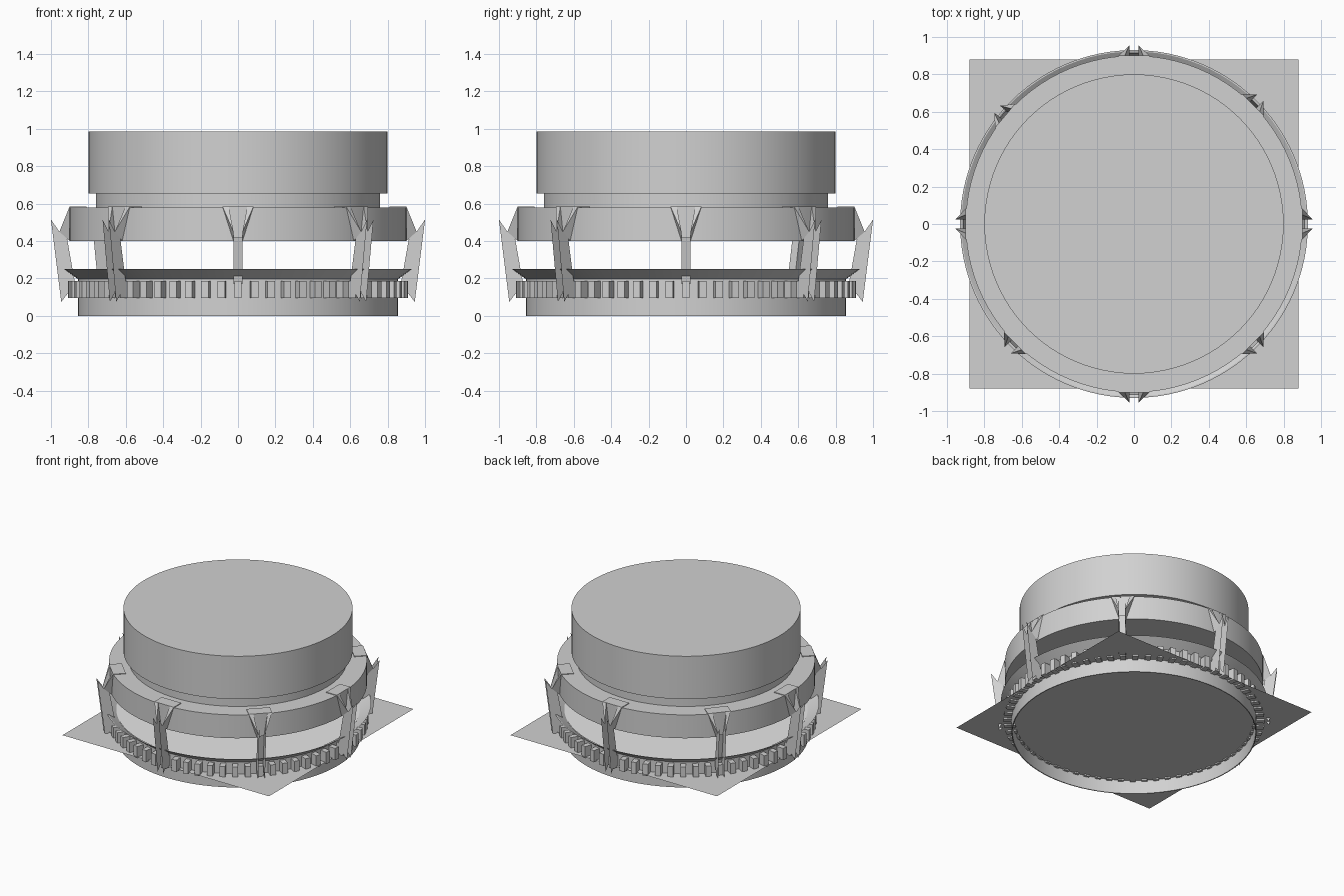
import bpy, bmesh, math
from mathutils import Matrix, Vector

cube = bpy.data.objects.get("Cube")
if cube:
    bpy.data.objects.remove(cube, do_unlink=True)


def material(name, value):
    m = bpy.data.materials.new(name)
    m.use_nodes = True
    color = (value, value, value, 1)
    m.diffuse_color = color
    m.node_tree.nodes["Principled BSDF"].inputs["Base Color"].default_value = color
    return m


GREY = material("plain grey", 0.64)
PALE = material("pale white", 0.92)


def finish(name, bm, mat=GREY, smooth=False, fix_normals=True):
    if fix_normals:
        bmesh.ops.recalc_face_normals(bm, faces=bm.faces)
    mesh = bpy.data.meshes.new(name)
    bm.to_mesh(mesh)
    bm.free()
    mesh.materials.append(mat)
    obj = bpy.data.objects.new(name, mesh)
    bpy.context.collection.objects.link(obj)
    if smooth:
        bpy.ops.object.select_all(action="DESELECT")
        obj.select_set(True)
        bpy.context.view_layer.objects.active = obj
        bpy.ops.object.shade_smooth_by_angle(angle=math.radians(30))
    return obj


def lathe(name, profile, closed=False, mat=GREY, steps=96):
    """Turn a (radius, height) profile around the z axis."""
    bm = bmesh.new()
    verts = [bm.verts.new((r, 0, z)) for r, z in profile]
    pairs = list(zip(verts, verts[1:]))
    if closed:
        pairs.append((verts[-1], verts[0]))
    edges = [bm.edges.new(p) for p in pairs]
    bmesh.ops.spin(bm, geom=verts + edges, cent=(0, 0, 0), axis=(0, 0, 1),
                   angle=math.tau, steps=steps, use_duplicate=False)
    bmesh.ops.remove_doubles(bm, verts=bm.verts, dist=0.0005)
    return finish(name, bm, mat, smooth=True)


def cylinder(name, r, z0, z1):
    return lathe(name, [(0, z0), (r, z0), (r, z1), (0, z1)])


# Stacked upper body
cylinder("top_drum", 0.8, 0.655, 0.985)
cylinder("neck", 0.76, 0.575, 0.66)
cylinder("upper_ring", 0.9, 0.4, 0.58)

# Open base tube and flared flange
lathe("base_tube", [(0.855, 0), (0.855, 0.2), (0.848, 0.2), (0.848, 0)], closed=True)
lathe("flange", [(0.85, 0.192), (0.93, 0.25), (0.922, 0.25), (0.848, 0.2)], closed=True)

# Pale floor inside the flange
bm = bmesh.new()
bmesh.ops.create_circle(bm, cap_ends=True, segments=96, radius=0.85,
                        matrix=Matrix.Translation((0, 0, 0.205)))
finish("flange_floor", bm, PALE)

# Square sheet crossing the base
bm = bmesh.new()
bmesh.ops.create_grid(bm, x_segments=1, y_segments=1, size=0.88,
                      matrix=Matrix.Translation((0, 0, 0.105)))
finish("square_sheet", bm)

# Ring of teeth
bm = bmesh.new()
TEETH = 64
for i in range(TEETH):
    place = (Matrix.Rotation(math.tau * i / TEETH, 4, "Z")
             @ Matrix.Translation((0.87, 0, 0.14))
             @ Matrix.Diagonal((0.08, 0.04, 0.09, 1)))
    bmesh.ops.create_cube(bm, size=1, matrix=place)
finish("teeth", bm)


# Struts: two thin side plates, a back strip, flared wings and a top tile
def strut(name, degrees):
    bm = bmesh.new()
    turn = Matrix.Rotation(math.radians(degrees), 4, "Z")

    def face(points):
        bm.faces.new([bm.verts.new(turn @ Vector(p)) for p in points])

    w, flare = 0.024, 0.083
    inner = [(0.87, 0.17), (0.885, 0.25), (0.915, 0.42)]
    side = [(1.0, 0.515), (0.945, 0.075)] + inner + [(0.955, 0.45)]
    for s in (-1, 1):
        face([(r, s * w, z) for r, z in side])
        # Wing spreading out to the ring's upper edge
        low, tip = (0.9, s * w, 0.4), (0.955, s * w, 0.45)
        near, far = (0.9, s * 0.05, 0.585), (0.9, s * flare, 0.585)
        face([low, tip, far])
        face([tip, near, far])
        face([low, near, tip])
    for (r0, z0), (r1, z1) in zip(inner, inner[1:]):
        face([(r0, -w, z0), (r0, w, z0), (r1, w, z1), (r1, -w, z1)])
    tile = (turn @ Matrix.Translation((0.855, 0, 0.581))
            @ Matrix.Diagonal((0.09, 2 * flare, 0.008, 1)))
    bmesh.ops.create_cube(bm, size=1, matrix=tile)
    finish(name, bm)


for i, degrees in enumerate((0, 45, 90, 140, 180, 225, 270, 315)):
    strut(f"strut_{i + 1}", degrees)
